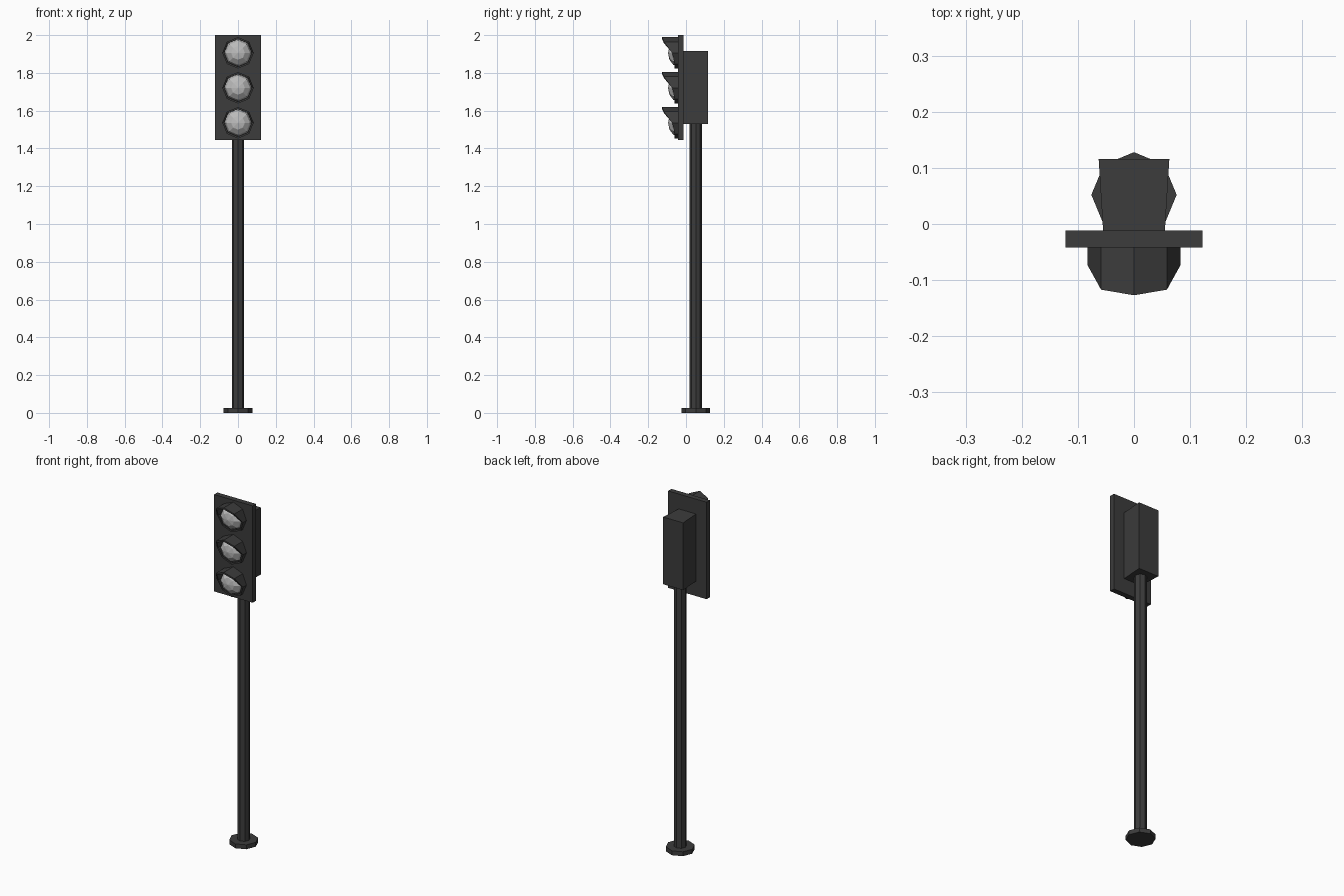
import bpy
from math import sin, cos, pi

if "Cube" in bpy.data.objects:
    bpy.data.objects.remove(bpy.data.objects["Cube"])


def material(name, v):
    m = bpy.data.materials.new(name)
    m.diffuse_color = (v, v, v, 1)
    m.use_nodes = True
    m.node_tree.nodes["Principled BSDF"].inputs["Base Color"].default_value = m.diffuse_color
    return m


DARK = material("dark_metal", 0.045)
LIGHT = material("lens_grey", 0.5)
SIDES = 8


def add_mesh(name, verts, faces, mat):
    me = bpy.data.meshes.new(name)
    me.from_pydata(verts, [], faces)
    me.materials.append(mat)
    ob = bpy.data.objects.new(name, me)
    bpy.context.collection.objects.link(ob)
    return ob


def cylinder(name, r, z0, z1, y):
    bpy.ops.mesh.primitive_cylinder_add(vertices=SIDES, radius=r, depth=z1 - z0,
                                        location=(0, y, (z0 + z1) / 2))
    ob = bpy.context.object
    ob.name = name
    ob.data.materials.append(DARK)


def box(name, half_front, half_back, y0, y1, z0, z1):
    verts = [(sx * h, y, z) for z in (z0, z1)
             for sx, h, y in ((-1, half_front, y0), (1, half_front, y0),
                              (1, half_back, y1), (-1, half_back, y1))]
    faces = [(3, 2, 1, 0), (4, 5, 6, 7)]
    faces += [(i, (i + 1) % 4, (i + 1) % 4 + 4, i + 4) for i in range(4)]
    add_mesh(name, verts, faces, DARK)


def loft(rings):
    """Side faces between consecutive octagonal rings."""
    n = SIDES
    return [(k * n + i, (k + 1) * n + i, (k + 1) * n + (i + 1) % n, k * n + (i + 1) % n)
            for k in range(rings - 1) for i in range(n)]


def ring(r, zc, depths):
    """Octagon facing the front, first corner straight up."""
    return [(r * sin(2 * pi * i / SIDES), depths[i], zc + r * cos(2 * pi * i / SIDES))
            for i in range(SIDES)]


# Post and foot
cylinder("foot", 0.076, 0, 0.025, 0.052)
cylinder("post", 0.033, 0.02, 1.55, 0.052)

# Signal head: tapered rear housing and front plate
box("rear_housing", 0.055, 0.063, -0.013, 0.116, 1.53, 1.915)
box("front_plate", 0.122, 0.122, -0.042, -0.012, 1.445, 2.0)

PLATE_Y = -0.04
VISOR = [-0.127, -0.117, -0.073, -0.06, -0.06, -0.06, -0.073, -0.117]
for label, zc in (("top", 1.906), ("middle", 1.721), ("bottom", 1.536)):
    # Slanted hood, thin octagonal shell
    back = [PLATE_Y] * SIDES
    verts = ring(0.083, zc, back) + ring(0.083, zc, VISOR) \
        + ring(0.073, zc, VISOR) + ring(0.073, zc, back)
    faces = [f[::-1] for f in loft(4)]
    faces += [(24 + i, 24 + (i + 1) % 8, (i + 1) % 8, i)[::-1] for i in range(8)]
    add_mesh(label + "_visor", verts, faces, DARK)

    # Faceted lens dome
    steps = 3
    verts = []
    for k in range(steps):
        a = k * pi / 2 / steps
        verts += ring(0.073 * cos(a), zc, [PLATE_Y - 0.055 * sin(a)] * SIDES)
    verts.append((0, PLATE_Y - 0.055, zc))
    tip, last = steps * SIDES, (steps - 1) * SIDES
    faces = [f[::-1] for f in loft(steps)]
    faces += [(last + (i + 1) % SIDES, tip, last + i)[::-1] for i in range(SIDES)]
    faces.append(tuple(range(SIDES)))
    add_mesh(label + "_lens", verts, faces, LIGHT)

# Consistent outward normals
for ob in bpy.context.collection.objects:
    bpy.ops.object.select_all(action='DESELECT')
    bpy.context.view_layer.objects.active = ob
    ob.select_set(True)
    bpy.ops.object.mode_set(mode='EDIT')
    bpy.ops.mesh.select_all(action='SELECT')
    bpy.ops.mesh.normals_make_consistent(inside=False)
    bpy.ops.object.mode_set(mode='OBJECT')
